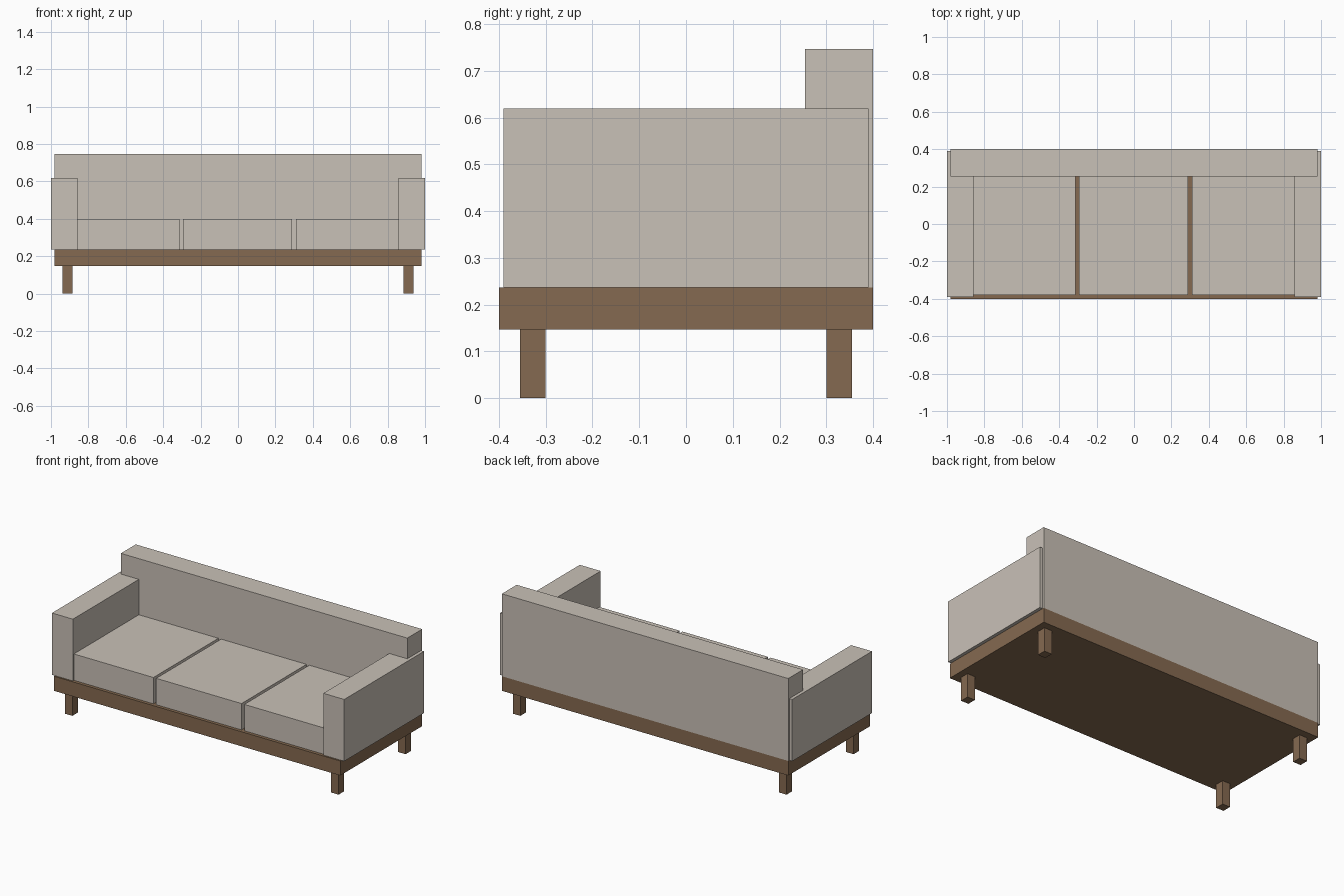
import bpy

default = bpy.data.objects.get("Cube")
if default:
    bpy.data.objects.remove(default, do_unlink=True)


def make_material(name, rgb):
    mat = bpy.data.materials.new(name)
    mat.use_nodes = True
    color = (*rgb, 1.0)
    mat.diffuse_color = color
    mat.node_tree.nodes["Principled BSDF"].inputs["Base Color"].default_value = color
    return mat


def box(name, mat, x, y, z):
    """Box spanning the (low, high) range on each axis."""
    spans = (x, y, z)
    bpy.ops.mesh.primitive_cube_add(size=1, location=[(a + b) / 2 for a, b in spans])
    obj = bpy.context.object
    obj.name = name
    obj.scale = [b - a for a, b in spans]
    bpy.ops.object.transform_apply(location=False, rotation=False, scale=True)
    obj.data.materials.append(mat)
    return obj


fabric = make_material("beige fabric", (0.584, 0.533, 0.474))
wood = make_material("brown wood", (0.235, 0.144, 0.082))

BASE_BOTTOM, BASE_TOP = 0.147, 0.237

# Wooden base and upholstered backrest
box("base_frame", wood, (-0.98, 0.98), (-0.4, 0.4), (BASE_BOTTOM, BASE_TOP))
box("backrest", fabric, (-0.98, 0.98), (0.255, 0.4), (BASE_TOP, 0.747))

# Armrests and legs, mirrored left and right
for side, s in (("left", 1), ("right", -1)):
    box(f"{side}_armrest", fabric, sorted((s * 0.857, s * 1.0)),
        (-0.39, 0.39), (BASE_TOP, 0.619))
    for end, e in (("front", -1), ("back", 1)):
        box(f"{end}_{side}_leg", wood, sorted((s * 0.885, s * 0.937)),
            sorted((e * 0.3, e * 0.355)), (0, BASE_BOTTOM))

# Three seat cushions with narrow gaps, tucked against the arms and back
gap_left, gap_right = (-0.313, -0.294), (0.29, 0.309)
cushions = {
    "right": (-0.857, gap_left[0]),
    "middle": (gap_left[1], gap_right[0]),
    "left": (gap_right[1], 0.857),
}
for place, span in cushions.items():
    box(f"{place}_seat_cushion", fabric, span, (-0.38, 0.255), (BASE_TOP, 0.4))
